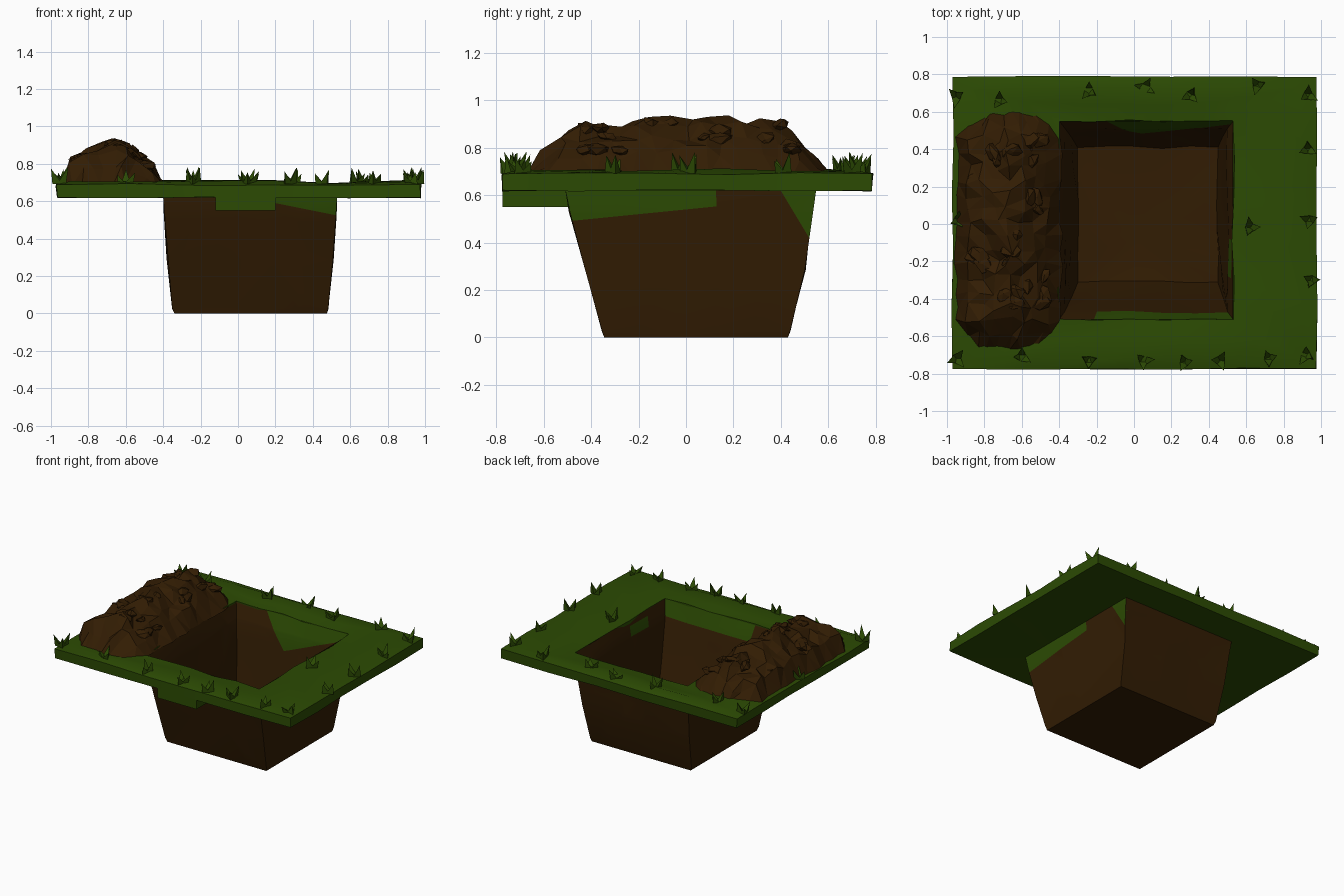
import bpy, bmesh, math, random
from mathutils import Vector, Matrix

if "Cube" in bpy.data.objects:
    bpy.data.objects.remove(bpy.data.objects["Cube"])
random.seed(4)


def material(name, rgb):
    m = bpy.data.materials.new(name)
    m.diffuse_color = (*rgb, 1)
    m.use_nodes = True
    m.node_tree.nodes["Principled BSDF"].inputs["Base Color"].default_value = m.diffuse_color
    return m


GRASS = material("grass_green", (0.025, 0.070, 0.001))
SOIL = material("soil_brown", (0.032, 0.0120, 0.001))


def jit(a):
    return random.uniform(-a, a)


def finish(bm, name, mats, angle=None):
    bmesh.ops.recalc_face_normals(bm, faces=bm.faces)
    me = bpy.data.meshes.new(name)
    bm.to_mesh(me)
    bm.free()
    for m in mats:
        me.materials.append(m)
    ob = bpy.data.objects.new(name, me)
    bpy.context.collection.objects.link(ob)
    if angle:
        bpy.ops.object.select_all(action='DESELECT')
        ob.select_set(True)
        bpy.context.view_layer.objects.active = ob
        bpy.ops.object.shade_smooth_by_angle(angle=math.radians(angle))
    return ob


def rect_ring(bm, x0, x1, y0, y1, z, noise=0.0, n=5):
    """Closed rectangular loop of vertices, n segments per side."""
    c = [(x0, y0), (x1, y0), (x1, y1), (x0, y1)]
    out = []
    for i in range(4):
        a, b = Vector(c[i]), Vector(c[(i + 1) % 4])
        for k in range(n):
            p = a.lerp(b, k / n)
            s = noise if k else noise * 0.3
            out.append(bm.verts.new((p.x + jit(s), p.y + jit(s), z + jit(s))))
    return out


def bridge(bm, a, b):
    n = len(a)
    for i in range(n):
        bm.faces.new((a[i], a[(i + 1) % n], b[(i + 1) % n], b[i]))


# Grass slab: a square frame around the hole
bm = bmesh.new()
rings = [rect_ring(bm, *r) for r in (
    (-0.40, 0.53, -0.51, 0.55, 0.62, 0.0),
    (-0.965, 0.975, -0.775, 0.785, 0.62, 0.004),
    (-0.97, 0.975, -0.775, 0.785, 0.69, 0.006),
    (-0.90, 0.90, -0.72, 0.73, 0.705, 0.012),
    (-0.58, 0.68, -0.61, 0.65, 0.70, 0.015),
    (-0.40, 0.53, -0.51, 0.55, 0.69, 0.008))]
for a, b in zip(rings, rings[1:] + rings[:1]):
    bridge(bm, a, b)
finish(bm, "grass_slab", [GRASS], 35)

# Turf hanging below the front edge
bm = bmesh.new()
bmesh.ops.create_cube(bm, size=1, matrix=Matrix.Translation((0.04, -0.635, 0.59))
                      @ Matrix.Diagonal((0.32, 0.28, 0.08, 1)))
finish(bm, "front_turf_lip", [GRASS])

# Soil pit: tapered open box with thin walls
bm = bmesh.new()
rings = [rect_ring(bm, *r) for r in (
    (-0.34, 0.475, -0.345, 0.43, 0.0, 0.0),
    (-0.352, 0.482, -0.355, 0.44, 0.03, 0.003),
    (-0.375, 0.505, -0.425, 0.50, 0.29, 0.008),
    (-0.393, 0.525, -0.49, 0.535, 0.53, 0.006),
    (-0.40, 0.53, -0.51, 0.55, 0.625, 0.0),
    (-0.40, 0.53, -0.51, 0.55, 0.688, 0.0),
    (-0.37, 0.50, -0.47, 0.51, 0.58, 0.008),
    (-0.335, 0.475, -0.395, 0.46, 0.29, 0.012),
    (-0.30, 0.45, -0.31, 0.41, 0.05, 0.008))]
for a, b in zip(rings, rings[1:]):
    bridge(bm, a, b)
bm.faces.new(rings[0])
low = bm.verts.new((0.02, -0.08, 0.03))
last = rings[-1]
for i in range(len(last)):
    bm.faces.new((last[i], last[(i + 1) % len(last)], low))

# Turf over parts of the pit wall, bounded by slanted cuts: (point, normal)
right_cut = Vector((0, -0.5, 0.49)), Vector((0, -0.1, 1))
corner_cut = Vector((0, 0.40, 0.62)), Vector((0, 0.2, 0.12))
front_cut = Vector((0.2, 0, 0.59)), Vector((0.2, 0, 1))
flap_left = Vector((0.04, 0, 0.46)), Vector((0.17, 0, 0.14))
flap_right = Vector((0.04, 0, 0.46)), Vector((-0.16, 0, 0.41))
for co, no in (right_cut, corner_cut, front_cut, flap_left, flap_right):
    bmesh.ops.bisect_plane(bm, geom=bm.verts[:] + bm.edges[:] + bm.faces[:],
                           plane_co=co, plane_no=no)


def above(c, cut):
    return (c - cut[0]).dot(cut[1]) > 0


bm.normal_update()
for f in bm.faces:
    c = f.calc_center_median()
    # position of the outer right, front and back walls at this height
    wall_x, wall_y, wall_back = 0.478 + c.z * 0.085, -0.345 - c.z * 0.265, 0.44 + c.z * 0.175
    on_right, on_front = c.x > wall_x - 0.018, c.y < wall_y + 0.018
    on_back = c.y > wall_back - 0.015 and c.z < 0.62
    green = c.z < 0.63 and ((on_right and c.y < 0.15 and above(c, right_cut))
                            or (on_right and c.z > 0.40 and above(c, corner_cut))
                            or (on_front and c.x > 0.1 and above(c, front_cut)))
    in_flap = above(c, flap_left) and above(c, flap_right)
    inner_back = c.y > 0.44 and not on_back and -0.36 < c.x < 0.46 and in_flap
    inner_front = c.z > 0.58 and c.y < -0.46 and not on_front and c.x > -0.2
    f.material_index = 1 if green or inner_back or inner_front else 0
finish(bm, "soil_pit", [SOIL, GRASS], 35)


# Dug-out soil mound: ridge along the left side
def lerp_profile(pts, t):
    for (a, u), (b, v) in zip(pts, pts[1:]):
        if a <= t <= b:
            return u + (v - u) * (t - a) / (b - a)
    return 0.0


ACROSS = [(-0.95, 0.0), (-0.91, 0.46), (-0.67, 1.0), (-0.60, 0.88), (-0.47, 0.42), (-0.39, 0.0)]
ALONG = [(-0.67, 0.0), (-0.53, 0.19), (-0.25, 0.19), (0.05, 0.24), (0.20, 0.21),
         (0.41, 0.20), (0.61, 0.0)]
NX, NY = 8, 17
bm = bmesh.new()
grid = []
for j in range(NY + 1):
    row = []
    y = -0.67 + 1.28 * j / NY
    pinch = {0: 0.55, 1: 0.8, NY - 1: 0.75, NY: 0.45}.get(j, 1.0)
    for i in range(NX + 1):
        x = -0.95 + 0.56 * i / NX
        h = lerp_profile(ACROSS, x) * lerp_profile(ALONG, y)
        edge = i in (0, NX) or j in (0, NY)
        x = -0.67 + (x + 0.67) * pinch
        if edge:
            p = (x + jit(0.012), y + jit(0.012), 0.685)
        else:
            p = (x + jit(0.024), y + jit(0.026), 0.702 + h + jit(0.026))
        row.append(bm.verts.new(p))
    grid.append(row)
for j in range(NY):
    for i in range(NX):
        bm.faces.new((grid[j][i], grid[j][i + 1], grid[j + 1][i + 1], grid[j + 1][i]))
bmesh.ops.triangulate(bm, faces=bm.faces[:])
finish(bm, "soil_mound", [SOIL])

# Loose clods scattered over the mound
bm = bmesh.new()
for _ in range(24):
    x, y = random.uniform(-0.88, -0.48), random.uniform(-0.52, 0.45)
    z = 0.70 + lerp_profile(ACROSS, x) * lerp_profile(ALONG, y)
    s = random.uniform(0.025, 0.045)
    m = (Matrix.Translation((x, y, z)) @ Matrix.Rotation(random.uniform(0, 6.3), 4, 'Z')
         @ Matrix.Rotation(jit(0.6), 4, 'X') @ Matrix.Diagonal((s * 1.6, s, s * 0.7, 1)))
    new = bmesh.ops.create_icosphere(bm, subdivisions=1, radius=1, matrix=m)["verts"]
    for v in new:
        v.co += Vector((jit(0.01), jit(0.01), jit(0.008)))
finish(bm, "soil_clods", [SOIL])

# Grass tufts: leaning three-sided blades in small clusters along the edges
bm = bmesh.new()
TUFTS = [(-0.95, -0.72), (-0.24, -0.73), (0.05, -0.73), (0.27, -0.74), (0.46, -0.73),
         (0.72, -0.72), (0.92, -0.70), (-0.95, 0.68), (-0.72, 0.66), (-0.24, 0.71),
         (0.06, 0.73), (0.30, 0.69), (0.66, 0.74), (0.93, 0.69), (0.94, 0.02),
         (0.62, -0.02), (0.95, -0.30), (-0.94, 0.02), (-0.60, -0.71), (0.93, 0.40)]
for tx, ty in TUFTS:
    turn = random.uniform(0, 6.3)
    for k in range(3):
        a = turn + k * 2.09 + jit(0.4)
        h, lean = random.uniform(0.05, 0.095), random.uniform(0.02, 0.05)
        d = Vector((math.cos(a), math.sin(a), 0))
        base = Vector((tx, ty, 0.692)) + d * 0.016
        tip = base + d * lean + Vector((0, 0, h))
        tip.x = max(-1.0, min(1.0, tip.x))
        tip.y = max(-0.785, min(0.79, tip.y))
        foot = []
        for q in range(3):
            b = a + q * 2.094
            foot.append(bm.verts.new(base + Vector((math.cos(b), math.sin(b), 0)) * 0.03))
        top = bm.verts.new(tip)
        for q in range(3):
            bm.faces.new((foot[q], foot[(q + 1) % 3], top))
        bm.faces.new(foot[::-1])
finish(bm, "grass_tufts", [GRASS])
